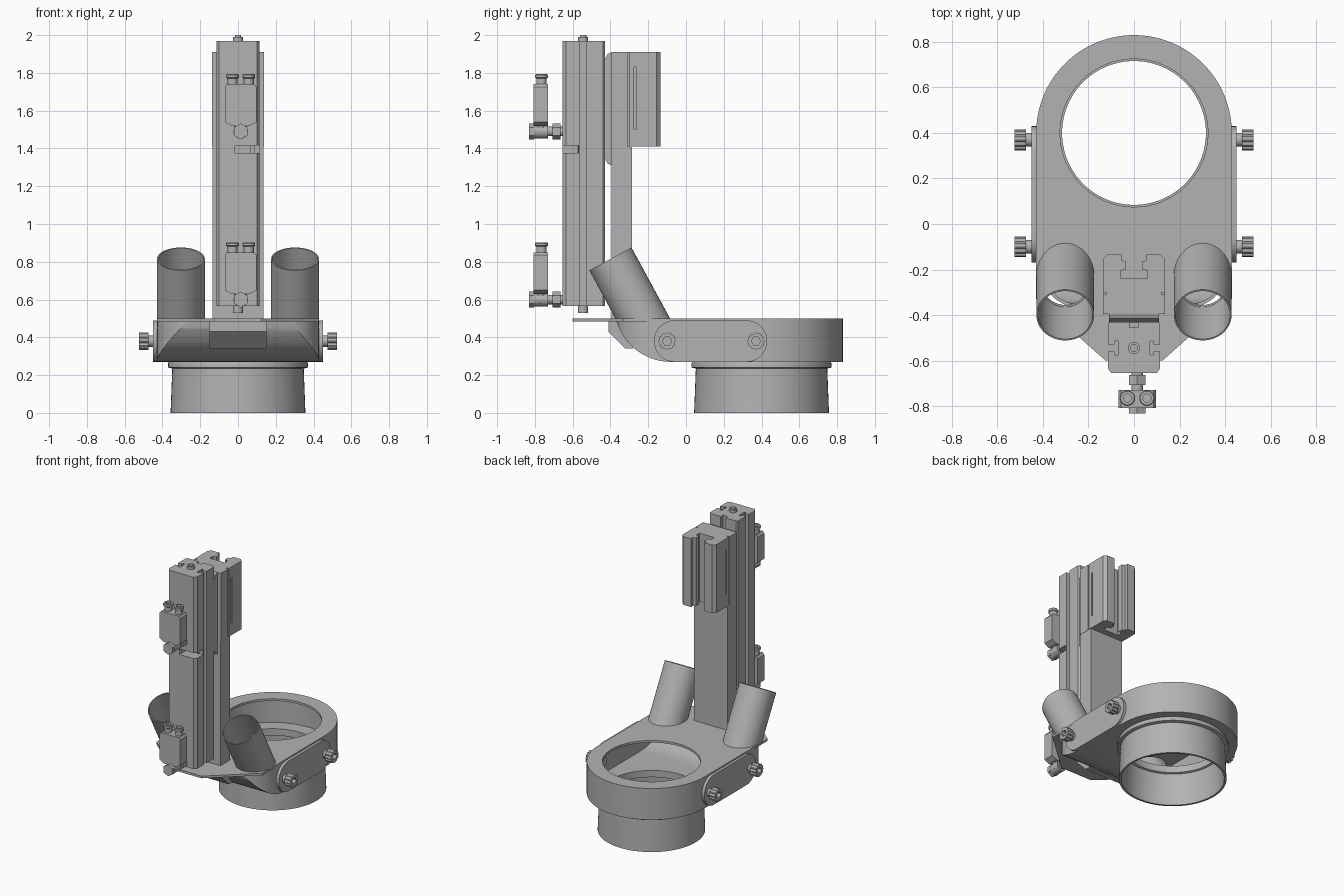
import bpy, bmesh
from math import sin, cos, pi, radians
from mathutils import Matrix, Vector

if "Cube" in bpy.data.objects:
    bpy.data.objects.remove(bpy.data.objects["Cube"], do_unlink=True)

grey = bpy.data.materials.new("plain grey")
grey.use_nodes = True
colour = (0.45, 0.45, 0.45, 1)
grey.diffuse_color = colour
grey.node_tree.nodes["Principled BSDF"].inputs["Base Color"].default_value = colour
parts = []


def finish(name, bm):
    bmesh.ops.recalc_face_normals(bm, faces=bm.faces)
    mesh = bpy.data.meshes.new(name)
    bm.to_mesh(mesh)
    bm.free()
    mesh.materials.append(grey)
    ob = bpy.data.objects.new(name, mesh)
    bpy.context.collection.objects.link(ob)
    parts.append(ob)
    return ob


def prism(name, pts, axis, lo, hi):
    """Extrude a 2D outline along an axis from lo to hi."""
    place = {"x": lambda a, b, h: (h, a, b),
             "y": lambda a, b, h: (a, h, b),
             "z": lambda a, b, h: (a, b, h)}[axis]
    bm = bmesh.new()
    ends = [[bm.verts.new(place(a, b, h)) for a, b in pts] for h in (lo, hi)]
    for ring in ends:
        bm.faces.new(ring)
    n = len(pts)
    for i in range(n):
        j = (i + 1) % n
        bm.faces.new((ends[0][i], ends[0][j], ends[1][j], ends[1][i]))
    return finish(name, bm)


def circle(a, b, r, n=32, start=0.0, sweep=2 * pi):
    steps = n if sweep >= 2 * pi else n - 1
    return [(a + r * cos(start + sweep * i / steps), b + r * sin(start + sweep * i / steps))
            for i in range(n)]


def box(name, x0, x1, y0, y1, z0, z1):
    return prism(name, [(x0, y0), (x1, y0), (x1, y1), (x0, y1)], "z", z0, z1)


def lathe(name, profile, matrix, n=64, floor=None):
    """Spin a closed (radius, height) profile, optionally trimmed at a floor."""
    bm = bmesh.new()
    rings = [[bm.verts.new(matrix @ Vector((r * cos(2 * pi * i / n), r * sin(2 * pi * i / n), z)))
              for i in range(n)] for r, z in profile]
    for k, ring in enumerate(rings):
        up = rings[(k + 1) % len(rings)]
        for i in range(n):
            j = (i + 1) % n
            bm.faces.new((ring[i], ring[j], up[j], up[i]))
    if floor is not None:
        bmesh.ops.bisect_plane(bm, geom=bm.verts[:] + bm.edges[:] + bm.faces[:],
                               plane_co=(0, 0, floor), plane_no=(0, 0, 1), clear_inner=True)
    return finish(name, bm)


def combine(ob, tool, operation="DIFFERENCE"):
    mod = ob.modifiers.new("cut", "BOOLEAN")
    mod.operation, mod.solver, mod.object = operation, "EXACT", tool
    bpy.context.view_layer.objects.active = ob
    bpy.ops.object.modifier_apply(modifier=mod.name)
    parts.remove(tool)
    bpy.data.objects.remove(tool, do_unlink=True)


def mirrored(half):
    return half + [(-a, b) for a, b in reversed(half)]


RING_Y = 0.4


def hood_shape(name, gap, z0, z1):
    """Ring-ended plan limited by a rounded underside at the front."""
    w = 0.43 - gap
    corner = [(0.23 + (w - 0.23) * cos(t * pi / 16), -0.15 - (0.22 - gap) * sin(t * pi / 16))
              for t in range(8, -1, -1)]
    right = corner + circle(0, RING_Y, w, 33, 0, pi / 2)[:-1]
    ob = prism(name, mirrored(right + [(0.001, RING_Y + w)]), "z", z0, z1)
    under = circle(-0.08, 0.57, 0.3 - gap, 16, pi, pi / 2)
    limit = prism("limit", under + [(1, 0.27 + gap), (1, 0.57)], "x", -1, 1)
    combine(ob, limit, "INTERSECT")
    return ob


# Hollow hood body
hood = hood_shape("hood_body", 0, 0.2, 0.488)
combine(hood, hood_shape("cavity", 0.014, 0.2, 0.52))
combine(hood, prism("opening", circle(0, RING_Y, 0.34, 64), "z", 0.1, 0.4))

# Top plate with round opening and tapered front
plate_half = [(0.125, -0.6), (0.43, -0.33)] + circle(0, RING_Y, 0.43, 33, 0, pi / 2)[:-1]
top_plate = prism("top_plate", mirrored(plate_half + [(0.001, 0.83)]), "z", 0.484, 0.5)
combine(top_plate, prism("opening", circle(0, RING_Y, 0.325, 64), "z", 0.4, 0.6))

# Round spigot beneath the hood
lathe("spigot", [(0.357, 0), (0.348, 0.235), (0.37, 0.24), (0.37, 0.262), (0.36, 0.285),
                 (0.316, 0.285), (0.316, 0.235), (0.33, 0.23), (0.342, 0)],
      Matrix.Translation((0, RING_Y, 0)), 96)

# Pair of slanted open tubes
for side, label in ((1, "left"), (-1, "right")):
    m = Matrix.Translation((side * 0.302, -0.4, 0.815)) @ Matrix.Rotation(radians(28.5), 4, "X")
    lathe(label + "_tube", [(0.127, 0), (0.12, 0), (0.12, -0.6), (0.127, -0.6)], m, 64, 0.486)
    bore = prism("bore", circle(0, 0, 0.119, 48), "z", -0.45, 0)
    bore.matrix_world = m
    bpy.context.view_layer.update()
    combine(top_plate, bore)

# Front mounting bracket below the plate
prism("front_bracket", [(-0.41, 0.49), (-0.41, 0.43), (-0.32, 0.34), (-0.28, 0.34), (-0.28, 0.49)],
      "x", -0.15, 0.15)

# Side plates and knurled thumb screws
for side, label in ((1, "left"), (-1, "right")):
    stadium = (circle(0.32, 0.38, 0.11, 17, -pi / 2, pi) + circle(-0.06, 0.38, 0.11, 17, pi / 2, pi))
    prism(label + "_side_plate", stadium, "x", side * 0.428, side * 0.45)
    for y, where in ((-0.1, "front"), (0.37, "back")):
        name = f"{label}_{where}_screw"
        prism(name + "_neck", circle(y, 0.38, 0.03, 24), "x", side * 0.4, side * 0.48)
        knurl = [(y + r * cos(i * pi / 24), 0.38 + r * sin(i * pi / 24))
                 for i in range(48) for r in [0.046 if i % 4 < 2 else 0.041]]
        head = prism(name + "_head", knurl, "x", side * 0.475, side * 0.525)
        combine(head, prism("socket", circle(y, 0.38, 0.024, 6), "x", side * 0.495, side * 0.6))

# Upright post, its upper plate and the slider
box("post", -0.135, 0.135, -0.395, -0.285, 0.5, 1.41)
box("post_upper", -0.137, 0.137, -0.395, -0.31, 1.41, 1.91)
box("post_neck", -0.12, 0.12, -0.312, -0.298, 1.41, 1.91)
prism("slider", [(-0.39, 1.31), (-0.415, 1.32), (-0.432, 1.35), (-0.432, 1.87),
                 (-0.415, 1.9), (-0.39, 1.91)], "x", -0.11, 0.11)

# Slotted clamp block at the back
clamp_half = [(0.137, -0.3), (0.137, -0.155), (0.117, -0.135), (0.055, -0.135), (0.055, -0.16),
              (0.035, -0.165), (0.035, -0.2), (0.06, -0.205), (0.06, -0.24)]
clamp = prism("clamp_block", mirrored(clamp_half), "z", 1.41, 1.91)
for side in (1, -1):
    combine(clamp, box("groove", side * 0.127, side * 0.15, -0.275, -0.265, 1.5, 1.83))

# Slotted linear cylinder with rod ends
barrel_half = [(0.02, -0.455), (0.02, -0.43), (0.105, -0.43), (0.115, -0.44), (0.115, -0.53),
               (0.085, -0.53), (0.085, -0.515), (0.07, -0.515), (0.07, -0.575), (0.085, -0.575),
               (0.085, -0.56), (0.115, -0.56), (0.115, -0.635), (0.1, -0.655)]
barrel = prism("cylinder_barrel", mirrored(barrel_half), "z", 0.565, 1.97)
combine(barrel, box("notch", -0.015, 0.2, -0.7, -0.57, 1.375, 1.415))
prism("cylinder_rod", circle(0, -0.545, 0.027, 24), "z", 0.53, 1.99)
prism("cylinder_rod_tip", circle(0, -0.545, 0.017, 24), "z", 1.98, 2.0)

# Two flow valves on the front of the cylinder
X = 0.014
for z, label in ((1.49, "upper"), (0.6, "lower")):
    name = label + "_valve_"
    outline = [(0.05, 0.03), (0.083, 0.05), (0.083, 0.235), (0.072, 0.25)]
    prism(name + "body", [(X + a, z + b) for a, b in mirrored(outline)], "y", -0.808, -0.73)
    prism(name + "stem", circle(X, -0.77, 0.034, 24), "z", z - 0.02, z + 0.06)
    prism(name + "bolt", circle(X, z, 0.042, 6, pi / 6), "y", -0.832, -0.805)
    prism(name + "banjo", circle(X, z, 0.038, 24), "y", -0.81, -0.73)
    prism(name + "pipe", circle(X, z, 0.025, 24), "y", -0.74, -0.65)
    prism(name + "nut", circle(X, z, 0.042, 6, pi / 6), "y", -0.708, -0.664)
    for dx in (-0.043, 0.043):
        lathe(name + "fitting", [(0.027, 0.24), (0.027, 0.28), (0.034, 0.285), (0.034, 0.298),
                                 (0.03, 0.303), (0.018, 0.303), (0.018, 0.24)],
              Matrix.Translation((X + dx, -0.765, z)), 24)

# Smooth round surfaces, keep hard edges
bpy.ops.object.select_all(action="DESELECT")
for ob in parts:
    ob.select_set(True)
bpy.context.view_layer.objects.active = parts[0]
bpy.ops.object.shade_smooth_by_angle(angle=radians(30))
